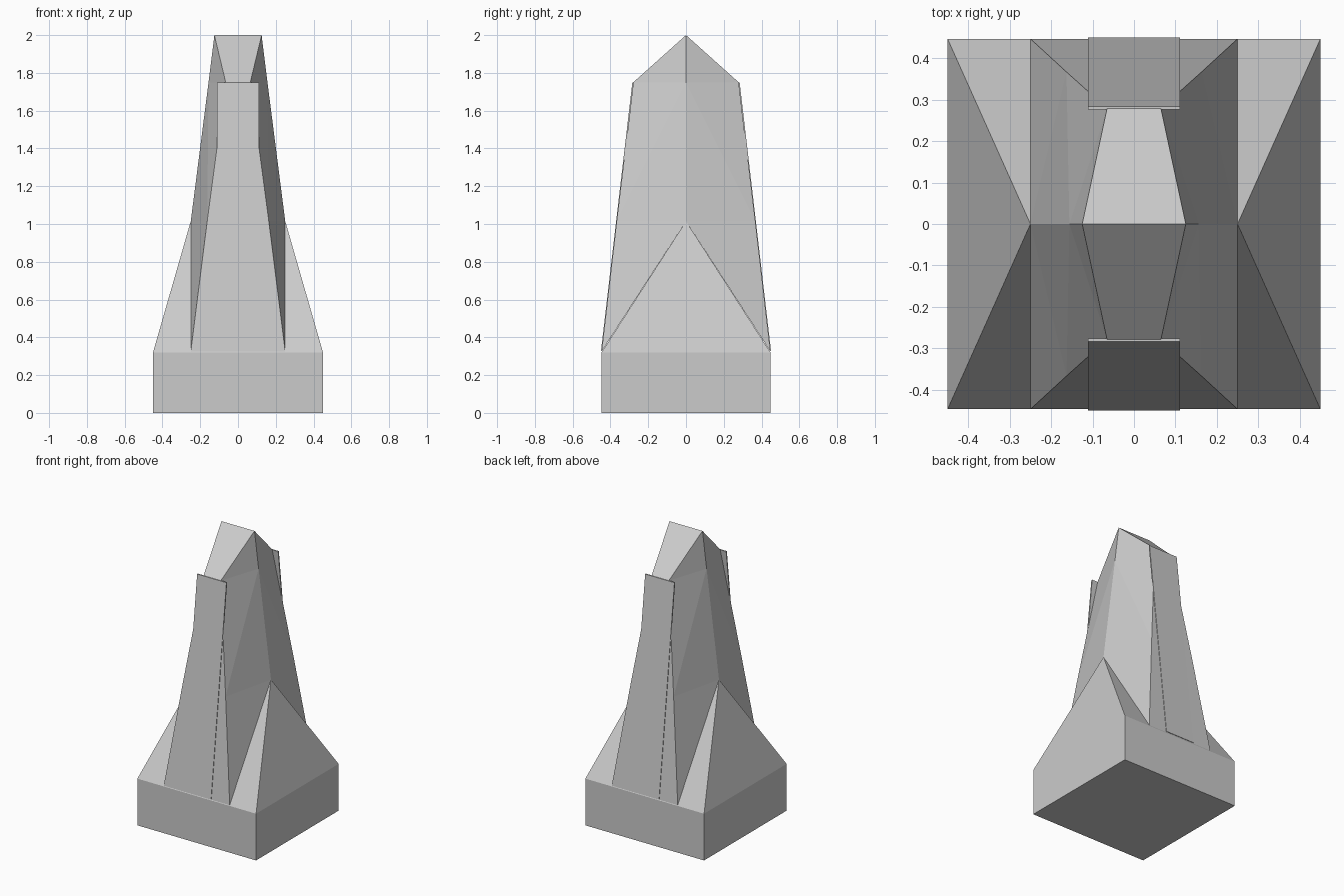
import bpy, bmesh

if "Cube" in bpy.data.objects:
    bpy.data.objects.remove(bpy.data.objects["Cube"])


def make_part(name, rings, solid=True):
    """Convex hull of a few profile points gives each faceted part."""
    bm = bmesh.new()
    for p in rings:
        bm.verts.new(p)
    bmesh.ops.convex_hull(bm, input=bm.verts[:])
    bmesh.ops.recalc_face_normals(bm, faces=bm.faces[:])
    bmesh.ops.dissolve_limit(bm, angle_limit=0.002, verts=bm.verts[:], edges=bm.edges[:])
    me = bpy.data.meshes.new(name)
    bm.to_mesh(me)
    bm.free()
    ob = bpy.data.objects.new(name, me)
    bpy.context.collection.objects.link(ob)
    return ob


def rect(hx, hy, z):
    return [(sx * hx, sy * hy, z) for sx in (-1, 1) for sy in (-1, 1)]


# Square plinth with hipped shoulders rising to a ridge
make_part("base", rect(0.45, 0.447, 0) + rect(0.45, 0.447, 0.32)
          + [(-0.25, 0, 1.015), (0.25, 0, 1.015)])

# Faceted tower: one quarter of the skin, repeated in all four quadrants
quarter = [(0.125, 0, 2.0), (0.156, 0, 1.75), (0.25, 0, 1.015),
           (0.065, 0.279, 1.75), (0.163, 0.367, 1.015), (0.25, 0.447, 0.325),
           (0, 0, 2.0), (0, 0.279, 1.75), (0, 0.447, 0.325)]
skin = [(0, 1, 3), (1, 4, 3), (1, 2, 4), (2, 5, 4),
        (0, 3, 7, 6), (3, 4, 5, 8, 7)]
bm = bmesh.new()
for sx in (-1, 1):
    for sy in (-1, 1):
        vs = [bm.verts.new((x * sx, y * sy, z)) for x, y, z in quarter]
        for f in skin:
            bm.faces.new([vs[i] for i in f])
bmesh.ops.remove_doubles(bm, verts=bm.verts[:], dist=0.0005)
bmesh.ops.recalc_face_normals(bm, faces=bm.faces[:])
# make sure the open shell faces outward
bm.faces.ensure_lookup_table()
top = max(bm.faces, key=lambda f: f.calc_center_median().z)
if top.normal.z < 0:
    bmesh.ops.reverse_faces(bm, faces=bm.faces[:])
me = bpy.data.meshes.new("tower")
bm.to_mesh(me)
bm.free()
bpy.context.collection.objects.link(bpy.data.objects.new("tower", me))

# Thin leaning slabs on the front and back of the tower
for name, s in (("front_slab", -1), ("back_slab", 1)):
    make_part(name, [(x, s * (y - t), z) for x in (-0.111, 0.111)
                     for y, z in ((0.284, 1.75), (0.45, 0.33)) for t in (0, 0.008)])
